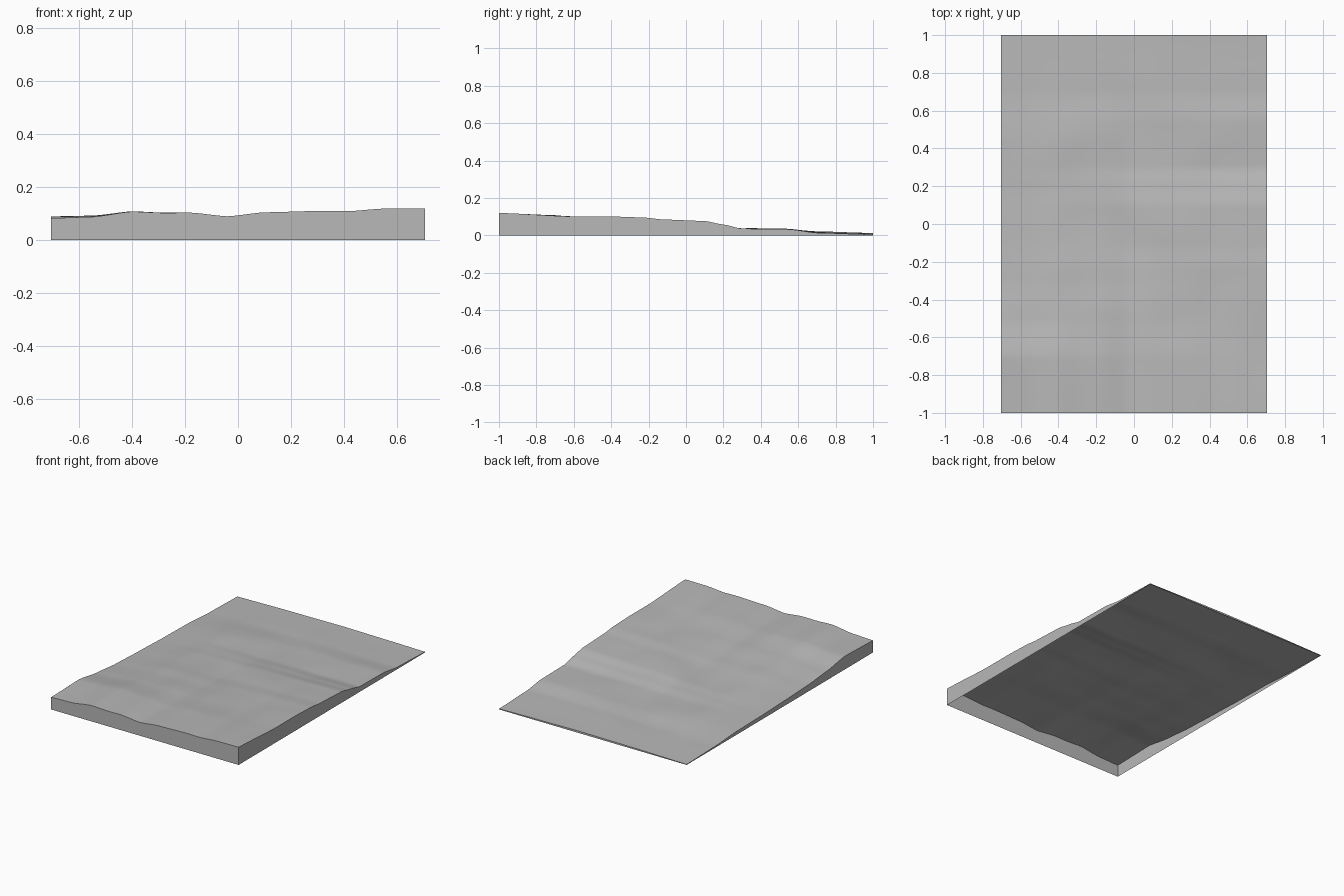
import bpy, bmesh, math

cube = bpy.data.objects.get("Cube")
if cube:
    bpy.data.objects.remove(cube)

HALF_X, HALF_Y = 0.705, 1.0
NX, NY = 70, 100

# Edge height profiles: (position along edge, height)
FRONT = [(-.705, .083), (-.55, .088), (-.4, .108), (-.28, .103), (-.18, .104),
         (-.04, .09), (.1, .105), (.33, .111), (.41, .109), (.55, .119), (.705, .12)]
BACK = [(-.705, .004), (-.3, .01), (.1, .013), (.45, .009), (.705, .005)]
LEFT = [(-1, .12), (-.6, .101), (-.4, .101), (-.23, .096), (-.12, .085), (.1, .077),
        (.2, .058), (.3, .036), (.55, .033), (.7, .014), (1, .005)]
RIGHT = [(-1, .083), (-.7, .09), (-.5, .062), (-.3, .045), (-.05, .036),
         (.2, .028), (.45, .024), (.7, .01), (1, .004)]


def sample(profile, t):
    """Smoothly interpolated profile height."""
    for (a, p), (b, q) in zip(profile, profile[1:]):
        if t <= b:
            s = max(0, (t - a) / (b - a))
            return p + (q - p) * (0.5 * s + 0.5 * s * s * (3 - 2 * s))
    return profile[-1][1]


def height(x, y):
    """Blend the four edges, then add soft ridges that fade at the rim."""
    u, v = (x / HALF_X + 1) / 2, (y + 1) / 2
    z = (1 - v) * sample(FRONT, x) + v * sample(BACK, x)
    z += (1 - u) * sample(RIGHT, y) + u * sample(LEFT, y)
    z -= (1 - v) * ((1 - u) * .083 + u * .12) + v * ((1 - u) * .004 + u * .005)
    fade = 16 * u * (1 - u) * v * (1 - v)
    ripple = math.sin(9 * y + 3 * x + 1.2 * math.sin(5 * x))
    ripple += 0.6 * math.sin(7 * x - 5 * y + math.sin(6 * y))
    ripple += 0.3 * math.sin(19 * y + 2 * math.sin(8 * x))
    return max(z + 0.003 * fade * ripple, 0.003)


# Rolling ground surface
bm = bmesh.new()
bmesh.ops.create_grid(bm, x_segments=NX, y_segments=NY, size=1)
for vert in bm.verts:
    vert.co.x *= HALF_X
    vert.co.z = height(vert.co.x, vert.co.y)
for face in bm.faces:
    face.smooth = True

# Side skirt dropped to the base, left open underneath
rim = [e for e in bm.edges if e.is_boundary]
skirt = bmesh.ops.extrude_edge_only(bm, edges=rim)["geom"]
for item in skirt:
    if isinstance(item, bmesh.types.BMVert):
        item.co.z = 0
    elif isinstance(item, bmesh.types.BMFace):
        item.smooth = False
for edge in rim:
    edge.smooth = False
bmesh.ops.recalc_face_normals(bm, faces=bm.faces)
top = max(bm.faces, key=lambda f: abs(f.normal.z))
if top.normal.z < 0:
    bmesh.ops.reverse_faces(bm, faces=bm.faces)

mesh = bpy.data.meshes.new("terrain_tile")
bm.to_mesh(mesh)
bm.free()
tile = bpy.data.objects.new("terrain_tile", mesh)
bpy.context.collection.objects.link(tile)

# Plain grey finish
grey = bpy.data.materials.new("stone_grey")
grey.use_nodes = True
colour = (0.48, 0.48, 0.48, 1)
grey.diffuse_color = colour
grey.node_tree.nodes["Principled BSDF"].inputs["Base Color"].default_value = colour
mesh.materials.append(grey)
